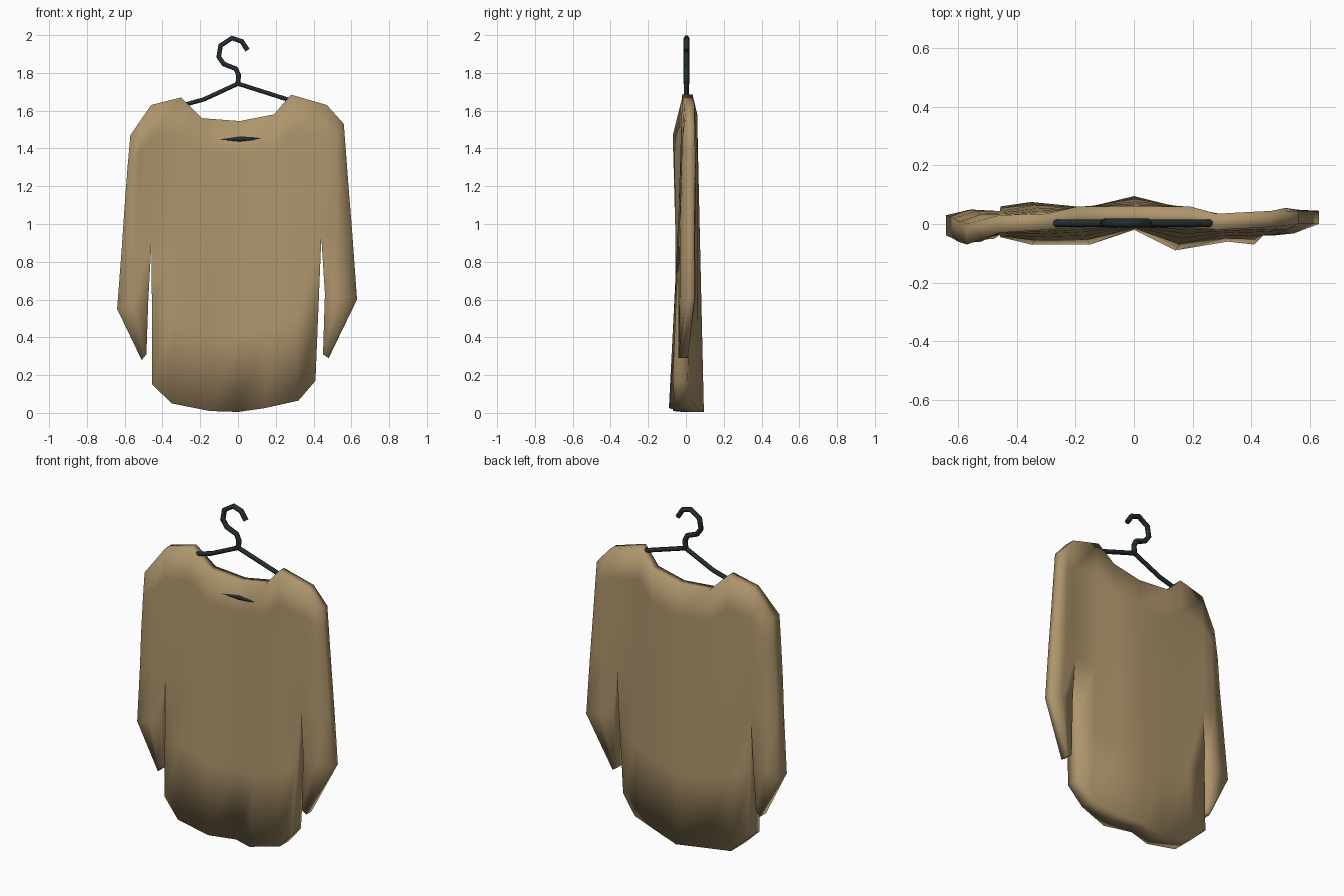
import bpy, bmesh

if "Cube" in bpy.data.objects:
    bpy.data.objects.remove(bpy.data.objects["Cube"])

def material(name, rgb):
    m = bpy.data.materials.new(name)
    m.diffuse_color = (*rgb, 1)
    m.use_nodes = True
    m.node_tree.nodes["Principled BSDF"].inputs["Base Color"].default_value = m.diffuse_color
    return m

tan = material("tan_cloth", (0.42, 0.30, 0.15))
dark = material("dark_metal", (0.016, 0.026, 0.028))

# ---- shirt: front and back sheets of columns and rows, joined at the rim ----
ROWS = (0, 0.27, 0.52, 0.72, 0.88, 1)
SLIT = 2  # row where the sleeve leaves the body

# torso columns: hem (x, z, y front, y back), then top
torso = [
    ((-.455, .15, -.045, .06), (-.46, 1.63, -.03, .03)),
    ((-.35, .05, -.07, .075), (-.30, 1.67, -.02, .035)),
    ((-.15, .01, -.07, .055), (-.19, 1.56, -.012, .06)),
    ((0, .005, -.02, .095), (.01, 1.545, -.003, .06)),
    ((.14, .025, -.09, .06), (.19, 1.58, -.012, .06)),
    ((.32, .065, -.06, .03), (.28, 1.685, -.02, .035)),
    ((.41, .17, -.07, .01), (.47, 1.63, -.01, .045)),
]
body = [[tuple(a + (b - a) * t for a, b in zip(lo, hi)) for t in ROWS]
        for lo, hi in torso]

# sleeve outer edges and free inner edges, from cuff to shoulder
outer_l = [(-.51, .28, -.03, .03), (-.64, .55, -.04, .03), (-.615, .88, -.05, .02),
           (-.60, 1.1, -.06, .01), (-.585, 1.3, -.065, .01), (-.57, 1.47, -.07, 0)]
inner_l = [(-.485, .31, -.03, .03), (-.475, .60, -.05, .045)] + body[0][SLIT:]
outer_r = [(.48, .29, -.04, .01), (.63, .60, 0, .045), (.605, .95, 0, .045),
           (.585, 1.2, 0, .045), (.57, 1.4, 0, .045), (.56, 1.53, 0, .045)]
inner_r = [(.45, .31, -.04, .01), (.46, .63, -.04, .03)] + body[-1][SLIT:]

def middle(a, b):
    out = []
    for j, (p, q) in enumerate(zip(a, b)):
        x, z, f, k = ((u + v) / 2 for u, v in zip(p, q))
        puff = 0.012 if 0 < j < 5 else 0
        out.append((x, z, f - puff, k + puff))
    return out

panels = [[outer_l, middle(outer_l, inner_l), inner_l], body,
          [inner_r, middle(inner_r, outer_r), outer_r]]

bm = bmesh.new()
cache = {}

def pair(p):
    key = tuple(round(c, 4) for c in p)
    if key not in cache:
        x, z, f, k = p
        cache[key] = (bm.verts.new((x, f, z)), bm.verts.new((x, k, z)))
    return cache[key]

cells = []
for cols in panels:
    for a, b in zip(cols, cols[1:]):
        for j in range(len(ROWS) - 1):
            cells.append([pair(p) for p in (a[j], b[j], b[j + 1], a[j + 1])])
edge_count = {}
for c in cells:
    bm.faces.new([p[0] for p in c])
    bm.faces.new([p[1] for p in reversed(c)])
    for i in range(4):
        e = (c[i], c[(i + 1) % 4])
        edge_count.setdefault(frozenset(e), []).append(e)
for uses in edge_count.values():  # rim wall
    if len(uses) == 1:
        a, b = uses[0]
        bm.faces.new((a[0], a[1], b[1], b[0]))
bmesh.ops.recalc_face_normals(bm, faces=bm.faces)
for f in bm.faces:
    f.smooth = True
mesh = bpy.data.meshes.new("shirt")
bm.to_mesh(mesh)
bm.free()
mesh.materials.append(tan)
bpy.context.collection.objects.link(bpy.data.objects.new("shirt", mesh))

# ---- hanger rods ----
def rod(name, pts, r=0.015):
    cu = bpy.data.curves.new(name, 'CURVE')
    cu.dimensions = '3D'
    cu.bevel_depth = r
    cu.bevel_resolution = 1
    cu.use_fill_caps = True
    s = cu.splines.new('POLY')
    s.points.add(len(pts) - 1)
    for p, (x, z) in zip(s.points, pts):
        p.co = (x, 0.003, z, 1)
    cu.materials.append(dark)
    bpy.context.collection.objects.link(bpy.data.objects.new(name, cu))

rod("hanger_hook", [(0, 1.74), (.003, 1.79), (-.012, 1.822), (-.075, 1.847), (-.102, 1.885),
                    (-.092, 1.945), (-.032, 1.984), (.02, 1.967), (.05, 1.92)])
rod("hanger_arm_left", [(0, 1.743), (-.18, 1.66), (-.27, 1.635), (-.36, 1.56)], .013)
rod("hanger_arm_right", [(0, 1.743), (.27, 1.657), (.36, 1.58)], .013)
rod("hanger_bar", [(-.30, 1.443), (.30, 1.457)])
